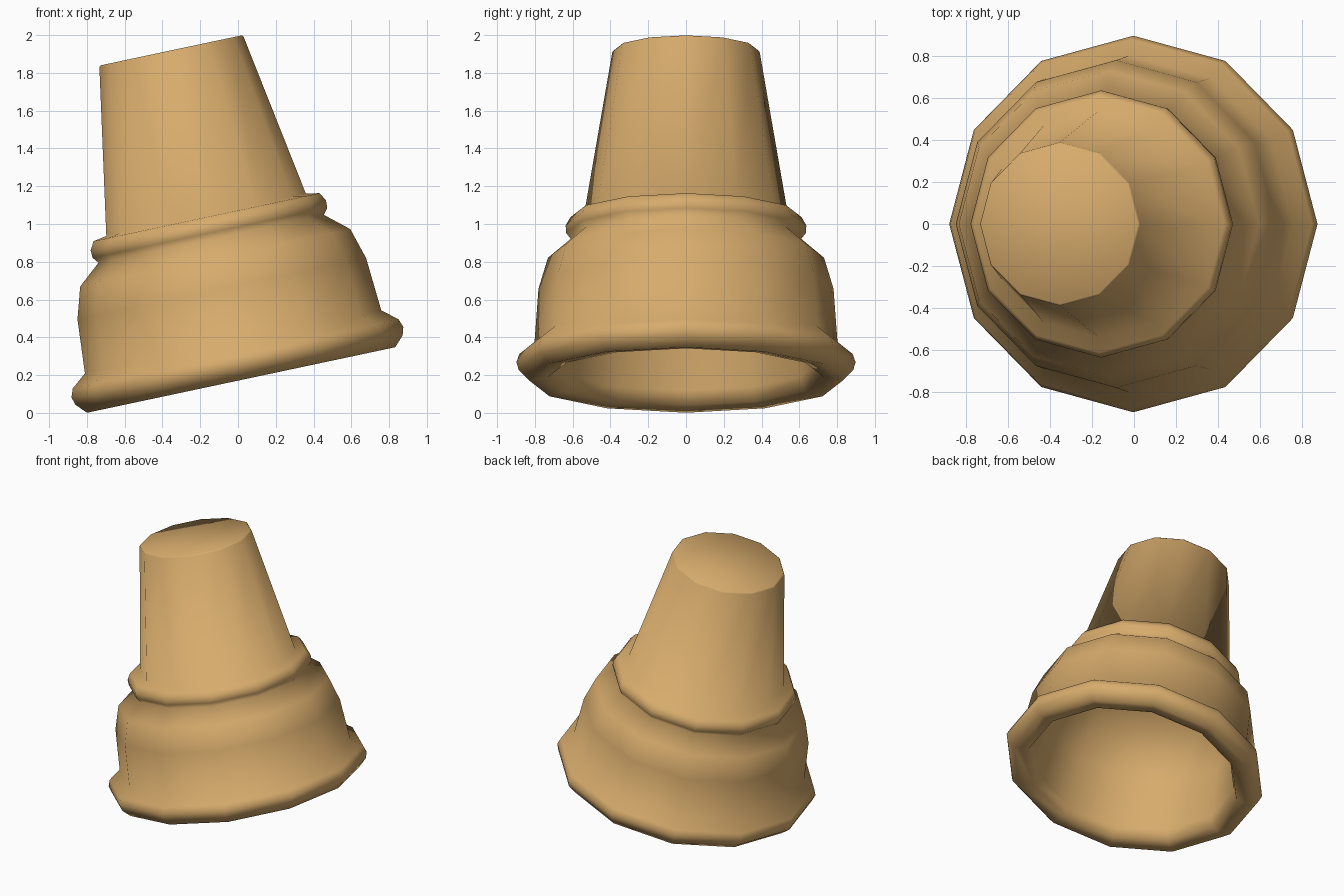
import bpy, bmesh, math
from mathutils import Matrix

cube = bpy.data.objects.get("Cube")
if cube:
    bpy.data.objects.remove(cube, do_unlink=True)

SIDES = 12

tan = bpy.data.materials.new("tan")
tan.use_nodes = True
tan.diffuse_color = (0.68, 0.41, 0.15, 1)
tan.node_tree.nodes["Principled BSDF"].inputs["Base Color"].default_value = (0.68, 0.41, 0.15, 1)
tan.node_tree.nodes["Principled BSDF"].inputs["Roughness"].default_value = 0.8


def lathe(name, profile):
    """Spin (radius, height) points around z and cap both end rings."""
    bm = bmesh.new()
    rings = [[bm.verts.new((r * math.cos(i * math.tau / SIDES),
                            r * math.sin(i * math.tau / SIDES), h))
              for i in range(SIDES)] for r, h in profile]
    for a, b in zip(rings, rings[1:]):
        for i in range(SIDES):
            j = (i + 1) % SIDES
            bm.faces.new((a[i], a[j], b[j], b[i]))
    bm.faces.new(rings[0])
    bm.faces.new(rings[-1])
    bmesh.ops.recalc_face_normals(bm, faces=bm.faces)
    for face in bm.faces:
        face.smooth = True
    mesh = bpy.data.meshes.new(name)
    bm.to_mesh(mesh)
    bm.free()
    mesh.materials.append(tan)
    obj = bpy.data.objects.new(name, mesh)
    bpy.context.collection.objects.link(obj)
    return obj


# Hollow underside, from its ceiling down to the lip
hollow = [(0.50, 0.98), (0.67, 0.65), (0.70, 0.26), (0.73, 0.185)]
# Rounded flange at the bottom
flange = [(0.834, 0.169), (0.885, 0.222), (0.898, 0.265), (0.882, 0.31), (0.802, 0.375)]
# Bulging body with a shoulder
body = [(0.781, 0.663), (0.731, 0.83), (0.61, 0.933)]
# Collar ring
collar = [(0.635, 0.965), (0.637, 1.005), (0.612, 1.05), (0.54, 1.063)]
# Tapered stem with a flat top
stem = [(0.39, 1.945), (0.382, 1.953)]

fitting = lathe("tapered_collar_cap", hollow + flange + body + collar + stem)

# Lean the whole piece to its right
fitting.data.transform(Matrix.Translation((0.052, 0, 0.009))
                       @ Matrix.Rotation(math.radians(-12), 4, "Y"))
